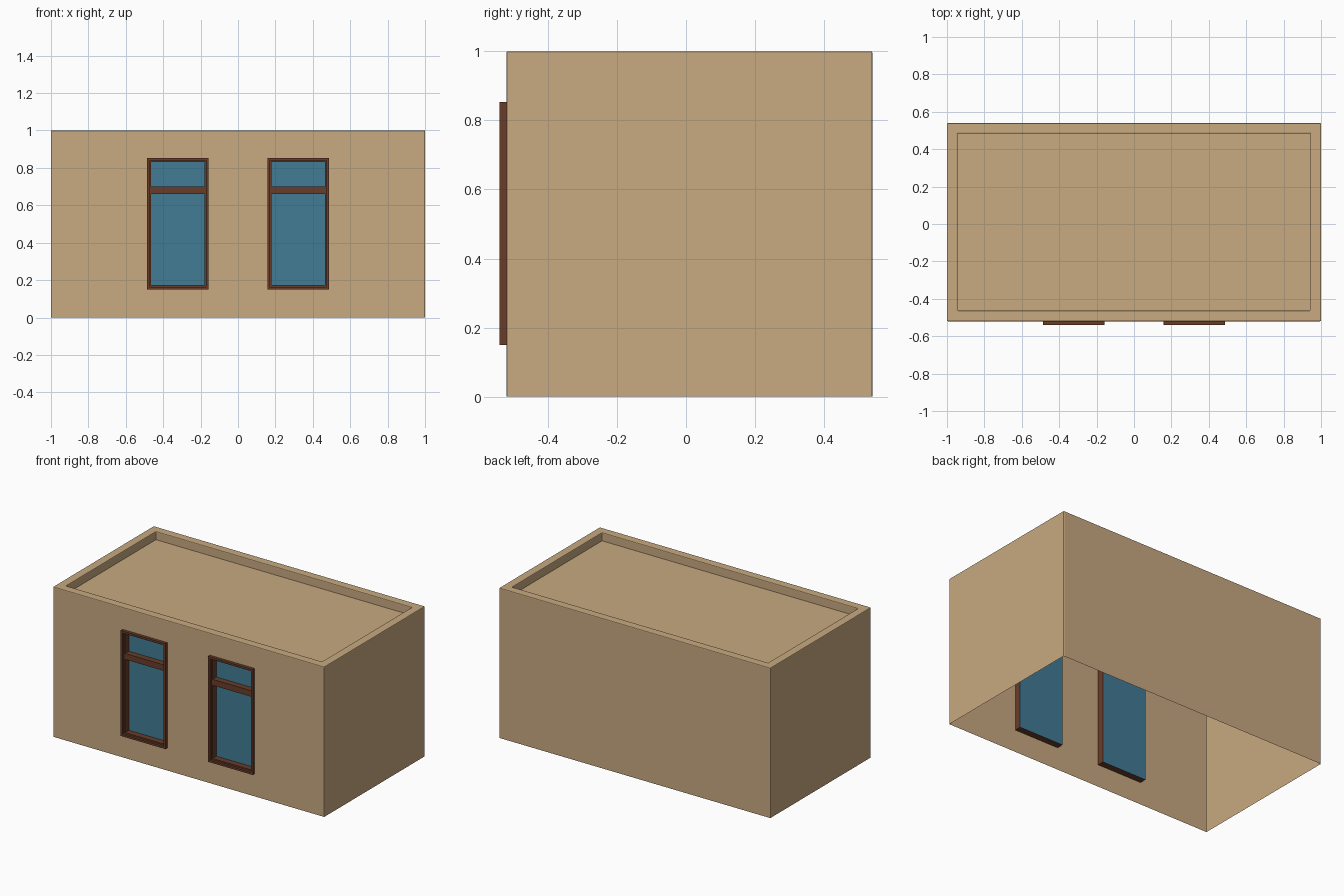
import bpy, bmesh
from mathutils import Matrix, Vector

if "Cube" in bpy.data.objects:
    bpy.data.objects.remove(bpy.data.objects["Cube"])


def material(name, rgb):
    m = bpy.data.materials.new(name)
    m.use_nodes = True
    m.diffuse_color = (*rgb, 1)
    bsdf = next(n for n in m.node_tree.nodes if n.type == 'BSDF_PRINCIPLED')
    bsdf.inputs["Base Color"].default_value = (*rgb, 1)
    return m


plaster = material("sand_plaster", (0.58, 0.40, 0.22))
wood = material("brown_wood", (0.14, 0.046, 0.022))
glass = material("blue_glass", (0.054, 0.20, 0.305))

FRONT, BACK = -0.52, 0.54
WIN_X, WIN_HALF, WIN_LOW, WIN_TOP = 0.322, 0.165, 0.15, 0.853


def box(bm, lo, hi):
    lo, hi = Vector(lo), Vector(hi)
    mat = Matrix.Translation((lo + hi) / 2) @ Matrix.Diagonal((*(hi - lo), 1))
    bmesh.ops.create_cube(bm, size=1, matrix=mat)
    bm.normal_update()


def facing(bm, direction):
    return next(f for f in bm.faces if f.normal.dot(Vector(direction)) > 0.99)


def inset(bm, face, width):
    bmesh.ops.inset_individual(bm, faces=[face], thickness=width, depth=0)
    return face


def push(bm, face, offset):
    new = bmesh.ops.extrude_discrete_faces(bm, faces=[face])["faces"][0]
    bmesh.ops.translate(bm, verts=new.verts[:], vec=offset)
    return new


def cut(bm, faces, co, normal):
    geom = {g for f in faces for g in (f, *f.edges, *f.verts)}
    bmesh.ops.bisect_plane(bm, geom=list(geom), plane_co=co, plane_no=normal)
    bm.normal_update()


def finish(bm, name, mats):
    mesh = bpy.data.meshes.new(name)
    bm.to_mesh(mesh)
    bm.free()
    for m in mats:
        mesh.materials.append(m)
    obj = bpy.data.objects.new(name, mesh)
    bpy.context.collection.objects.link(obj)


# Building shell: thin walls, open underneath, sunken roof behind a parapet
bm = bmesh.new()
box(bm, (-1, FRONT, 0), (1, BACK, 1))
bmesh.ops.delete(bm, geom=[facing(bm, (0, 0, -1))], context='FACES')
roof = inset(bm, facing(bm, (0, 0, 1)), 0.08)
roof = push(bm, roof, (0, 0, -0.055))
bm.normal_update()
sharp = [e for e in bm.edges if len(e.link_faces) == 2
         and e.calc_face_angle(0) > 1 and roof not in e.link_faces]
bmesh.ops.bevel(bm, geom=sharp, offset=0.005, segments=2, profile=0.5, affect='EDGES')
bm.normal_update()


# Window openings in the front wall
def front_faces():
    return [f for f in bm.faces if f.normal.y < -0.99
            and abs(f.calc_center_median().y - FRONT) < 0.001]


for side in (-1, 1):
    for edge in (-1, 1):
        cut(bm, front_faces(), (side * WIN_X + edge * WIN_HALF, 0, 0), (1, 0, 0))
for z in (WIN_LOW, WIN_TOP):
    cut(bm, front_faces(), (0, 0, z), (0, 0, 1))
holes = []
for f in front_faces():
    c = f.calc_center_median()
    if abs(abs(c.x) - WIN_X) < 0.1 and WIN_LOW < c.z < WIN_TOP:
        holes.append(f)
bmesh.ops.delete(bm, geom=holes, context='FACES')
finish(bm, "building_shell", [plaster])


# Windows: stepped frame with a transom, panes set deep, glazed inner side
def window(name, x):
    bm = bmesh.new()
    box(bm, (x - WIN_HALF, -0.54, WIN_LOW), (x + WIN_HALF, -0.475, WIN_TOP))
    facing(bm, (0, 1, 0)).material_index = 1
    face = inset(bm, facing(bm, (0, -1, 0)), 0.019)
    face = push(bm, face, (0, 0.015, 0))
    face = inset(bm, face, 0.013)
    bm.normal_update()

    def opening():
        return [f for f in bm.faces if f.normal.y < -0.99
                and abs(f.calc_center_median().y + 0.525) < 0.001
                and abs(f.calc_center_median().x - x) < 0.01
                and 0.19 < f.calc_center_median().z < 0.815]

    for z in (0.66, 0.70):
        cut(bm, opening(), (0, 0, z), (0, 0, 1))
    for f in opening():
        if abs(f.calc_center_median().z - 0.68) > 0.01:
            push(bm, f, (0, 0.04, 0)).material_index = 1
    bmesh.ops.recalc_face_normals(bm, faces=bm.faces[:])
    finish(bm, name, [wood, glass])


window("right_window", -WIN_X)
window("left_window", WIN_X)
